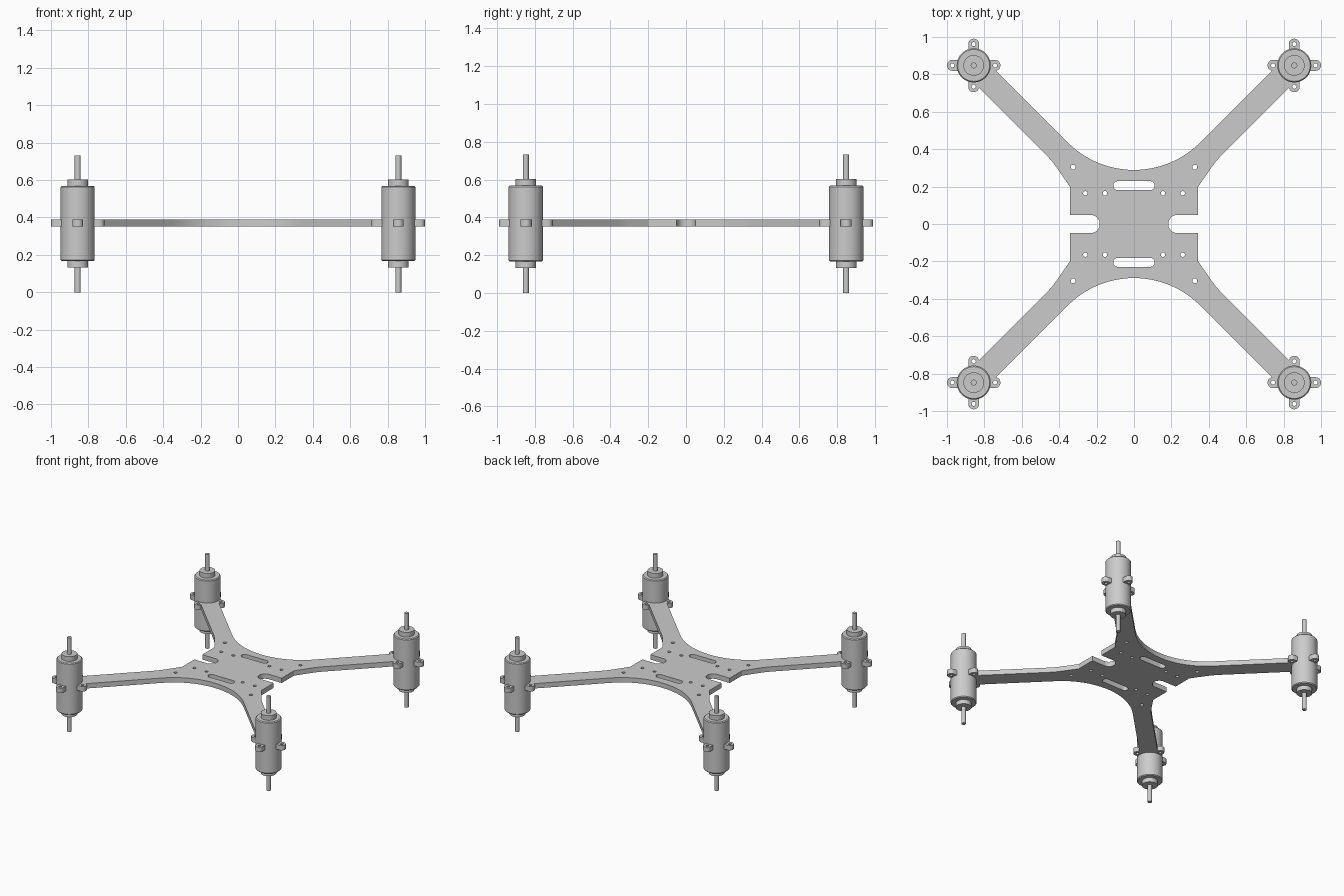
import bpy, bmesh
from math import sin, cos, radians, pi

if "Cube" in bpy.data.objects:
    bpy.data.objects.remove(bpy.data.objects["Cube"])

MX, MY = 0.857, 0.848        # motor centre
LUG, LR = 0.114, 0.029       # lug hole distance and lug radius
Z_MID, HALF = 0.371, 0.019   # plate height and half thickness


def arc(cx, cy, r, a0, a1, n=12):
    return [(cx + r * cos(radians(a0 + (a1 - a0) * i / n)),
             cy + r * sin(radians(a0 + (a1 - a0) * i / n))) for i in range(n + 1)]


# Quarter outline of the frame, clockwise from back centre to side notch
q = arc(0, 0.789, 0.5, 270, 315, 12)                       # concave waist
q += arc(MX - LUG, MY, LR, -101, -270)                     # four lugs round the motor
q += [(MX - LR, MY + LR)]
q += arc(MX, MY + LUG, LR, 180, 0)
q += [(MX + LR, MY + LR)]
q += arc(MX + LUG, MY, LR, 90, -90)
q += [(MX + LR, MY - LR)]
q += arc(MX, MY - LUG, LR, 0, -169)
q += [(0.465, 0.365), (0.44, 0.337), (0.415, 0.304), (0.342, 0.198), (0.342, 0.049)]
q += arc(0.232, 0.0, 0.049, 90, 180, 8)                    # rounded notch

outline = q + [(x, -y) for x, y in reversed(q)]
outline += [(-x, -y) for x, y in q] + [(-x, y) for x, y in reversed(q)]
clean = []
for p in outline:
    if not clean or abs(p[0] - clean[-1][0]) + abs(p[1] - clean[-1][1]) > 1e-4:
        clean.append(p)
if abs(clean[0][0] - clean[-1][0]) + abs(clean[0][1] - clean[-1][1]) < 1e-4:
    clean.pop()

# Slots, screw holes and lug holes
loops = [clean]
for sy in (1, -1):
    slot = arc(0.087, 0.205 * sy, 0.024, -90, 90) + arc(-0.087, 0.205 * sy, 0.024, 90, 270)
    loops.append(slot)
    for sx in (1, -1):
        holes = [(0.325, 0.304, 0.013), (0.26, 0.164, 0.012), (0.155, 0.164, 0.012)]
        holes += [(MX + dx, MY + dy, 0.011) for dx, dy in
                  ((LUG, 0), (-LUG, 0), (0, LUG), (0, -LUG))]
        for x, y, r in holes:
            loops.append(arc(x * sx, y * sy, r, 0, 360, 20)[:-1])

# Frame plate: filled flat curve with thickness, turned into a mesh
cu = bpy.data.curves.new("frame_plate", 'CURVE')
cu.dimensions = '2D'
cu.fill_mode = 'BOTH'
cu.extrude = HALF
for pts in loops:
    s = cu.splines.new('POLY')
    s.points.add(len(pts) - 1)
    for p, (x, y) in zip(s.points, pts):
        p.co = (x, y, 0, 1)
    s.use_cyclic_u = True
plate = bpy.data.objects.new("frame_plate", cu)
plate.location.z = Z_MID
bpy.context.collection.objects.link(plate)
bpy.context.view_layer.objects.active = plate
plate.select_set(True)
bpy.ops.object.convert(target='MESH')
bm = bmesh.new()
bm.from_mesh(plate.data)
bmesh.ops.remove_doubles(bm, verts=bm.verts, dist=1e-5)
bmesh.ops.recalc_face_normals(bm, faces=bm.faces)
bm.to_mesh(plate.data)
bm.free()
bpy.ops.object.shade_smooth_by_angle(angle=radians(30))
plate.select_set(False)

# Motor: turned profile with shaft, bosses and chamfered can
profile = [(0, 0), (0.016, 0), (0.016, 0.133), (0.055, 0.133), (0.055, 0.167),
           (0.085, 0.167), (0.091, 0.173), (0.091, 0.562), (0.085, 0.568),
           (0.055, 0.568), (0.055, 0.604), (0.016, 0.604), (0.016, 0.732), (0, 0.732)]
bm = bmesh.new()
vs = [bm.verts.new((r, 0, z)) for r, z in profile]
es = [bm.edges.new(e) for e in zip(vs, vs[1:])]
bmesh.ops.spin(bm, geom=vs + es, cent=(0, 0, 0), axis=(0, 0, 1), angle=2 * pi, steps=48)
bmesh.ops.remove_doubles(bm, verts=bm.verts, dist=1e-5)
bmesh.ops.recalc_face_normals(bm, faces=bm.faces)
motor_mesh = bpy.data.meshes.new("motor")
bm.to_mesh(motor_mesh)
bm.free()

# One motor at the end of each arm
for ny, sy in (("front", -1), ("back", 1)):
    for nx, sx in (("left", -1), ("right", 1)):
        ob = bpy.data.objects.new(f"motor_{ny}_{nx}", motor_mesh.copy())
        ob.location = (MX * sx, MY * sy, 0)
        bpy.context.collection.objects.link(ob)
        bpy.context.view_layer.objects.active = ob
        ob.select_set(True)
        bpy.ops.object.shade_smooth_by_angle(angle=radians(30))
        ob.select_set(False)
